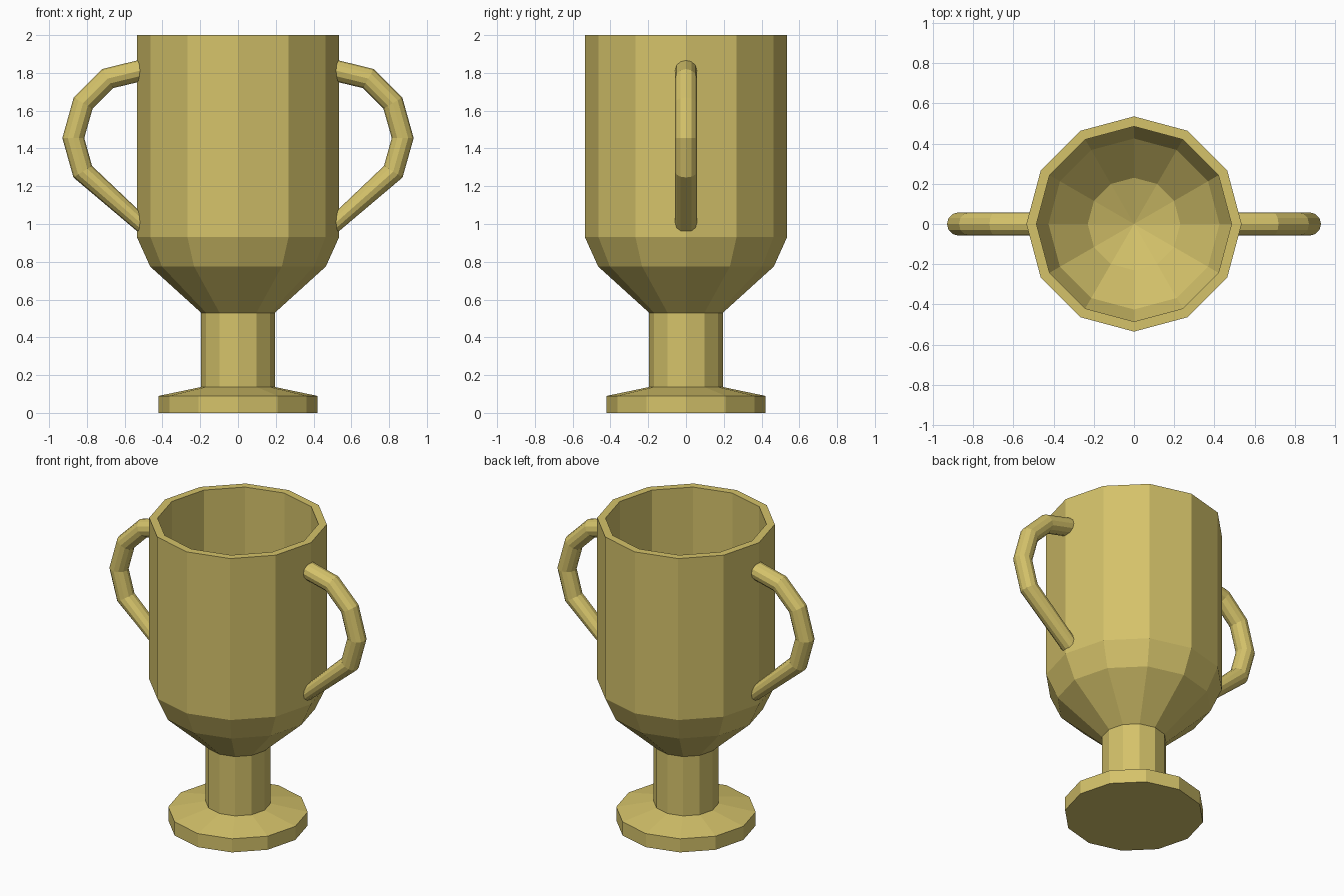
import bpy, bmesh, math
from mathutils import Vector

if "Cube" in bpy.data.objects:
    bpy.data.objects.remove(bpy.data.objects["Cube"])

gold = bpy.data.materials.new("brass gold")
gold.diffuse_color = (0.66, 0.54, 0.144, 1)
gold.use_nodes = True
gold.node_tree.nodes["Principled BSDF"].inputs["Base Color"].default_value = gold.diffuse_color
SIDES = 12


def finish(bm, name):
    bmesh.ops.remove_doubles(bm, verts=bm.verts, dist=1e-5)
    bmesh.ops.recalc_face_normals(bm, faces=bm.faces)
    me = bpy.data.meshes.new(name)
    bm.to_mesh(me)
    bm.free()
    me.materials.append(gold)
    ob = bpy.data.objects.new(name, me)
    bpy.context.collection.objects.link(ob)
    return ob


def bridge(bm, a, b):
    n = len(a)
    for i in range(n):
        bm.faces.new((a[i], a[(i + 1) % n], b[(i + 1) % n], b[i]))


def lathe(name, profile):
    """Turn (radius, z) points around z; open axis ends are closed with a fan or cap."""
    bm = bmesh.new()
    rings = []
    for r, z in profile:
        rings.append([bm.verts.new((r * math.cos(2 * math.pi * i / SIDES),
                                    r * math.sin(2 * math.pi * i / SIDES), z))
                      for i in range(SIDES)] if r else bm.verts.new((0, 0, z)))
    for a, b in zip(rings, rings[1:]):
        if isinstance(a, list) and isinstance(b, list):
            bridge(bm, a, b)
        else:
            ring, tip = (a, b) if isinstance(a, list) else (b, a)
            for i in range(SIDES):
                bm.faces.new((ring[i], ring[(i + 1) % SIDES], tip))
    return finish(bm, name)


def handle(name, side):
    # centre path in x, z; rings keep their radius and the end rings stand upright
    path = [Vector((x, 0, z)) for x, z in
            [(0.505, 1.815), (0.69, 1.77), (0.82, 1.64),
             (0.872, 1.455), (0.822, 1.277), (0.505, 0.995)]]
    bm = bmesh.new()
    rings = []
    for k, p in enumerate(path):
        if k == 0:
            n = Vector((0, 0, 1))
        elif k == len(path) - 1:
            n = Vector((0, 0, -1))
        else:
            t = (p - path[k - 1]).normalized() + (path[k + 1] - p).normalized()
            n = Vector((-t.z, 0, t.x)).normalized()
        ring = []
        for i in range(SIDES):
            a = 2 * math.pi * i / SIDES
            v = p + 0.058 * (math.cos(a) * n + math.sin(a) * Vector((0, 1, 0)))
            ring.append(bm.verts.new((v.x * side, v.y, v.z)))
        rings.append(ring)
    for a, b in zip(rings, rings[1:]):
        bridge(bm, a, b)
    bm.faces.new(rings[0])
    bm.faces.new(rings[-1])
    return finish(bm, name)


# cup, stem and foot in one turned profile, from underside centre to inner floor
lathe("cup_body", [(0, 0), (0.42, 0), (0.42, 0.09), (0.195, 0.137), (0.195, 0.53),
                   (0.465, 0.775), (0.535, 0.93), (0.535, 2.0), (0.485, 2.0),
                   (0.485, 0.94), (0.425, 0.8), (0.23, 0.62), (0, 0.54)])

# two matching handles
handle("right_handle", 1)
handle("left_handle", -1)
